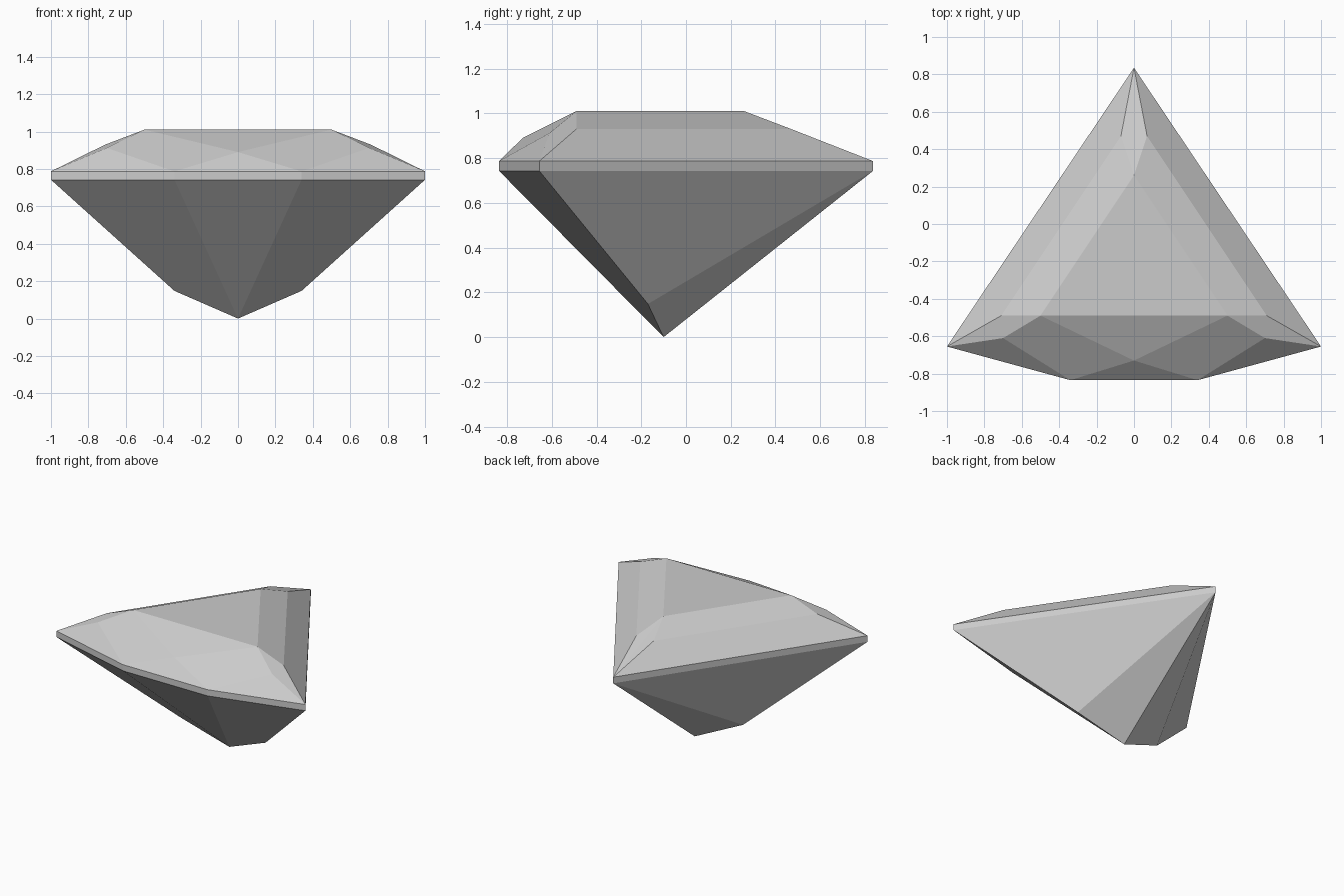
import bpy, bmesh, math
from mathutils import Vector

cube = bpy.data.objects.get("Cube")
if cube:
    bpy.data.objects.remove(cube, do_unlink=True)

# Material
grey = bpy.data.materials.new("gem grey")
grey.use_nodes = True
colour = (0.6, 0.6, 0.6, 1)
grey.diffuse_color = colour
grey.node_tree.nodes["Principled BSDF"].inputs["Base Color"].default_value = colour

CENTRE = Vector((0, -0.2, 0.75))
GIRDLE_LOW, GIRDLE_TOP = 0.742, 0.787


def outline(z):
    """Left half of the girdle outline, from front middle to back point."""
    plan = [(0, -0.835), (0.34, -0.835), (1, -0.655), (0, 0.835)]
    return [Vector((x, y, z)) for x, y in plan]


def faceted_part(name, half_faces):
    """Mirror the half facets across x, weld them and merge flat neighbours."""
    bm = bmesh.new()
    for side in (1, -1):
        for corners in half_faces:
            face = bm.faces.new([bm.verts.new((p[0] * side, p[1], p[2])) for p in corners])
            face.normal_update()
            if face.normal.dot(face.calc_center_median() - CENTRE) < 0:
                face.normal_flip()
    bmesh.ops.remove_doubles(bm, verts=bm.verts, dist=0.0005)
    bmesh.ops.dissolve_limit(bm, angle_limit=math.radians(1), verts=bm.verts, edges=bm.edges)
    mesh = bpy.data.meshes.new(name)
    bm.to_mesh(mesh)
    bm.free()
    mesh.materials.append(grey)
    obj = bpy.data.objects.new(name, mesh)
    bpy.context.collection.objects.link(obj)


# Crown: flat table ringed by sloping facets
front_mid, front, corner, back = outline(GIRDLE_TOP)
table_mid = (0, -0.49, 1.01)
table_corner = (0.5, -0.49, 1.01)
table_back = (0, 0.26, 1.01)
star = (0, -0.73, 0.89)
front_break = (0.7, -0.61, 0.912)
side_break = (0.71, -0.49, 0.93)
back_break = (0.07, 0.47, 0.93)
faceted_part("crown", [
    (table_mid, table_corner, table_back),
    (table_mid, star, table_corner),
    (star, front, front_break, table_corner),
    (star, front_mid, front),
    (front, corner, front_break),
    (front_break, corner, side_break, table_corner),
    (table_corner, side_break, back_break, table_back),
    (side_break, corner, back, back_break),
    (table_back, back_break, back),
])

# Girdle: thin upright band
low, top = outline(GIRDLE_LOW), outline(GIRDLE_TOP)
faceted_part("girdle", [(low[i], low[i + 1], top[i + 1], top[i]) for i in range(3)])

# Pavilion: facets running down to the bottom point
front_mid, front, corner, back = low
culet = (0, -0.1, 0)
keel = (0.34, -0.17, 0.148)
faceted_part("pavilion", [
    (front_mid, front, culet),
    (front, corner, keel, culet),
    (corner, back, keel),
    (keel, back, culet),
])
